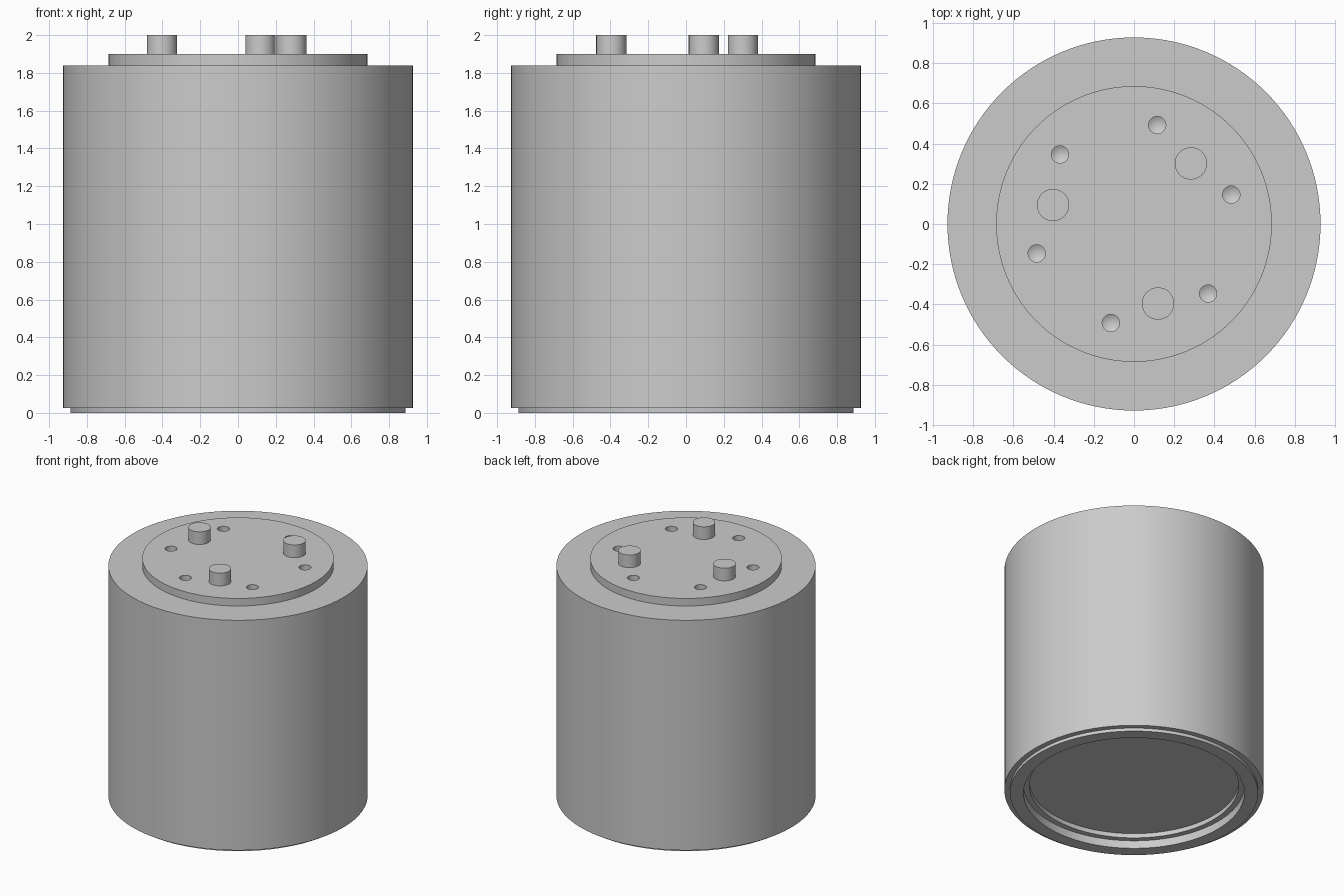
import bpy, bmesh, math
from mathutils import Matrix

if "Cube" in bpy.data.objects:
    bpy.data.objects.remove(bpy.data.objects["Cube"], do_unlink=True)

# Single grey finish
grey = bpy.data.materials.new("machined grey")
grey.use_nodes = True
colour = (0.6, 0.6, 0.6, 1)
grey.diffuse_color = colour
grey.node_tree.nodes["Principled BSDF"].inputs["Base Color"].default_value = colour


def lathe(name, profile, steps, location=(0, 0, 0)):
    """Revolve (radius, height) points, running from axis to axis, about z."""
    bm = bmesh.new()
    verts = [bm.verts.new((r, 0, z)) for r, z in profile]
    edges = [bm.edges.new(pair) for pair in zip(verts, verts[1:])]
    bmesh.ops.spin(bm, geom=verts + edges, cent=(0, 0, 0), axis=(0, 0, 1),
                   angle=math.tau, steps=steps)
    bmesh.ops.remove_doubles(bm, verts=bm.verts, dist=0.0001)
    bmesh.ops.recalc_face_normals(bm, faces=bm.faces)
    mesh = bpy.data.meshes.new(name)
    bm.to_mesh(mesh)
    bm.free()
    mesh.materials.append(grey)
    obj = bpy.data.objects.new(name, mesh)
    bpy.context.collection.objects.link(obj)
    obj.location = location
    return obj


def smooth(obj):
    bpy.ops.object.select_all(action="DESELECT")
    obj.select_set(True)
    bpy.context.view_layer.objects.active = obj
    bpy.ops.object.shade_smooth_by_angle(angle=math.radians(30))


def ring(radius, first_degrees, count):
    for i in range(count):
        a = math.radians(first_degrees) + math.tau * i / count
        yield radius * math.cos(a), radius * math.sin(a)


FACE_Z = 1.9

# Housing: stepped recess underneath, foot ring, drum wall and raised top plate
housing = lathe("housing", [
    (0, 0.097), (0.748, 0.097), (0.748, 0.062), (0.79, 0.062), (0.79, 0),
    (0.887, 0), (0.887, 0.025), (0.927, 0.025), (0.927, 1.84),
    (0.685, 1.84), (0.685, FACE_Z), (0, FACE_Z)], 128)

# Drilled screw holes with conical ends
cutter = bmesh.new()
for x, y in ring(0.505, 16.8, 6):
    made = bmesh.ops.create_cone(cutter, cap_ends=True, segments=32,
                                 radius1=0.043, radius2=0.043, depth=0.2,
                                 matrix=Matrix.Translation((x, y, FACE_Z)))
    low = [v for v in made["verts"] if v.co.z < FACE_Z]
    floor = [f for f in cutter.faces if all(v in low for v in f.verts)]
    tip = bmesh.ops.poke(cutter, faces=floor)["verts"][0]
    tip.co.z -= 0.025
cutter_mesh = bpy.data.meshes.new("hole_cutter")
cutter.to_mesh(cutter_mesh)
cutter.free()
cutter_mesh.materials.append(grey)
hole_cutter = bpy.data.objects.new("hole_cutter", cutter_mesh)
bpy.context.collection.objects.link(hole_cutter)

drill = housing.modifiers.new("screw holes", "BOOLEAN")
drill.operation = "DIFFERENCE"
drill.solver = "EXACT"
drill.object = hole_cutter
bpy.context.view_layer.objects.active = housing
bpy.ops.object.modifier_apply(modifier=drill.name)
bpy.data.objects.remove(hole_cutter, do_unlink=True)
smooth(housing)

# Three locating pins standing on the top plate
for i, (x, y) in enumerate(ring(0.413, 46.8, 3), 1):
    smooth(lathe(f"locating_pin_{i}",
                 [(0, -0.01), (0.08, -0.01), (0.08, 0.1), (0, 0.1)],
                 48, (x, y, FACE_Z)))
